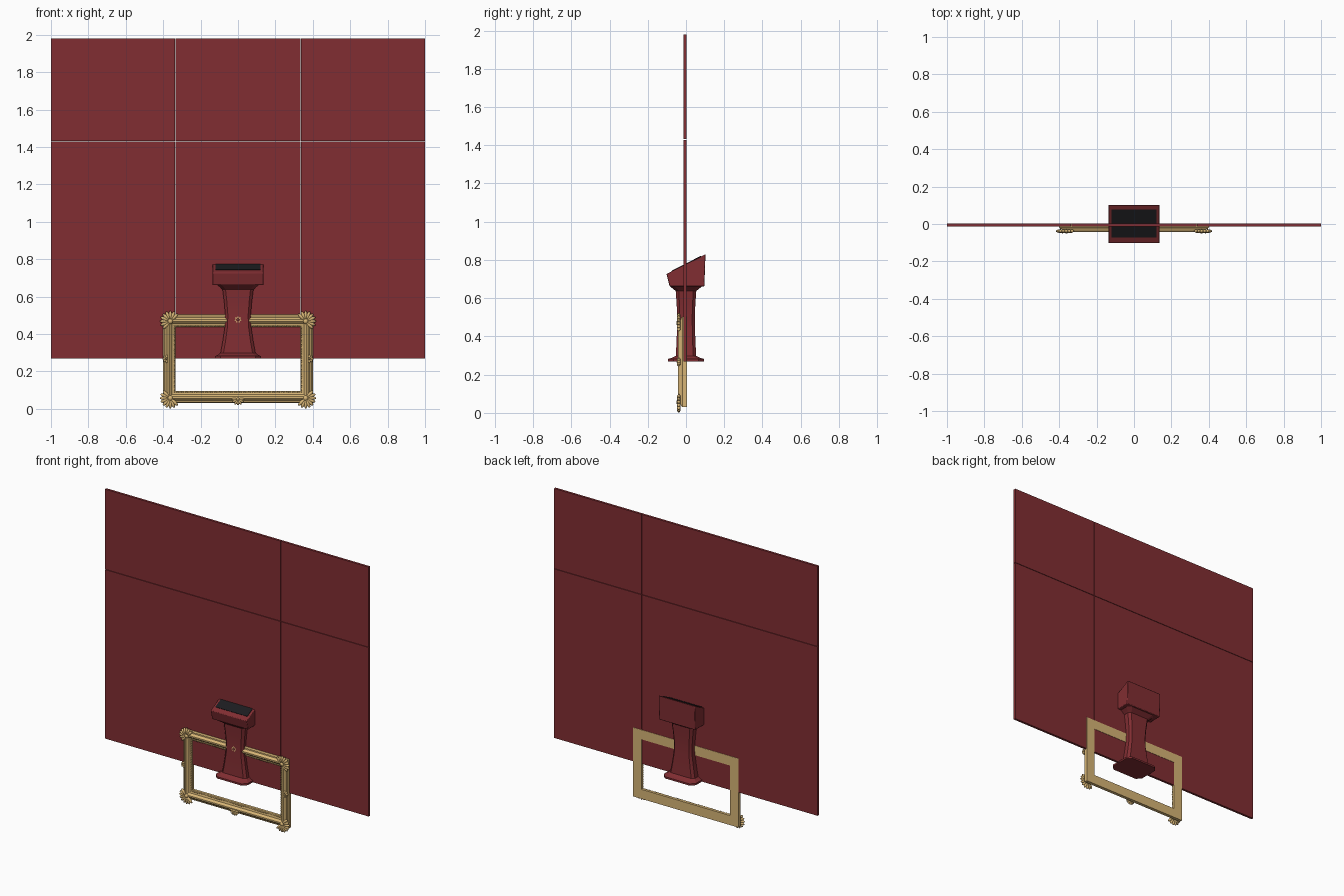
import bpy, bmesh, math
from mathutils import Matrix, Vector

cube = bpy.data.objects.get("Cube")
if cube:
    bpy.data.objects.remove(cube, do_unlink=True)


def material(name, rgb, rough):
    m = bpy.data.materials.new(name)
    m.use_nodes = True
    m.diffuse_color = (*rgb, 1)
    bsdf = m.node_tree.nodes["Principled BSDF"]
    bsdf.inputs["Base Color"].default_value = (*rgb, 1)
    bsdf.inputs["Roughness"].default_value = rough
    return m


RED = material("dark_red", (0.22, 0.027, 0.032), 0.6)
GOLD = material("pale_gold", (0.68, 0.46, 0.18), 0.5)
BLACK = material("black", (0.012, 0.012, 0.014), 0.5)


def finish(name, bm, mat, smooth=None, bevel=0):
    bmesh.ops.recalc_face_normals(bm, faces=bm.faces)
    mesh = bpy.data.meshes.new(name)
    bm.to_mesh(mesh)
    bm.free()
    mesh.materials.append(mat)
    ob = bpy.data.objects.new(name, mesh)
    bpy.context.collection.objects.link(ob)
    if bevel:
        mod = ob.modifiers.new("Bevel", "BEVEL")
        mod.width, mod.segments = bevel, 2
    if smooth:
        bpy.ops.object.select_all(action="DESELECT")
        ob.select_set(True)
        bpy.context.view_layer.objects.active = ob
        bpy.ops.object.shade_smooth_by_angle(angle=math.radians(smooth))
    return ob


def box(name, lo, hi, mat):
    bm = bmesh.new()
    lo, hi = Vector(lo), Vector(hi)
    size = Matrix.Diagonal((*(hi - lo), 1))
    bmesh.ops.create_cube(bm, size=1, matrix=Matrix.Translation((lo + hi) / 2) @ size)
    return finish(name, bm, mat)


def bridge(bm, rings, closed=False):
    """Skin quads between successive rings of vertices."""
    pairs = list(zip(rings, rings[1:]))
    if closed:
        pairs.append((rings[-1], rings[0]))
    for a, b in pairs:
        for i in range(len(a)):
            j = (i + 1) % len(a)
            bm.faces.new((a[i], a[j], b[j], b[i]))


def loft(name, sections, mat, smooth=None):
    """Stack chamfered rectangles given as (z, half width, half depth)."""
    bm = bmesh.new()
    rings = []
    for z, w, d in sections:
        c = 0.3 * min(w, d)
        quarter = [(w, d - c), (w - c, d)]
        half = quarter + [(-x, y) for x, y in reversed(quarter)]
        pts = half + [(-x, -y) for x, y in half]
        rings.append([bm.verts.new((x, y, z)) for x, y in pts])
    bridge(bm, rings)
    bm.faces.new(rings[0])
    bm.faces.new(rings[-1])
    return finish(name, bm, mat, smooth)


# Backdrop: three columns of panels in two rows, separated by fine seams
GAP = 0.0015
columns = [-1, -0.335, 0.335, 1]
rows = [0.27, 1.43, 1.98]
for r, row in enumerate(("lower", "upper")):
    for c, col in enumerate(("right", "middle", "left")):
        x0 = columns[c] + (GAP if c else 0)
        x1 = columns[c + 1] - (GAP if c < 2 else 0)
        z0 = rows[r] + (GAP if r else 0)
        z1 = rows[r + 1] - (0 if r else GAP)
        box(f"{row}_{col}_panel", (x0, -0.014, z0), (x1, 0.002, z1), RED)

# Lectern foot and waisted column
loft("lectern_foot", [(0.27, 0.122, 0.095), (0.282, 0.122, 0.095),
                      (0.288, 0.108, 0.075), (0.298, 0.095, 0.055)], RED)
loft("lectern_column", [(0.29, 0.095, 0.054), (0.36, 0.082, 0.050),
                        (0.44, 0.070, 0.047), (0.50, 0.068, 0.046),
                        (0.57, 0.074, 0.049), (0.64, 0.083, 0.054)], RED, 30)
loft("lectern_collar", [(0.638, 0.083, 0.054), (0.646, 0.092, 0.064),
                        (0.665, 0.115, 0.088)], RED)

# Lectern head: wedge profile extruded across
bm = bmesh.new()
wedge = [(-0.102, 0.727), (0.102, 0.83), (0.096, 0.662), (-0.086, 0.662)]
rings = [[bm.verts.new((x, y, z)) for y, z in wedge] for x in (-0.137, 0.137)]
bridge(bm, rings)
for ring in rings:
    bm.faces.new(ring)
finish("lectern_head", bm, RED, 30, bevel=0.004)

# Sloping dark reading surface
slope = math.atan2(0.103, 0.204)
bm = bmesh.new()
bmesh.ops.create_cube(bm, size=1, matrix=Matrix.Translation((0, 0.003, 0.780))
                      @ Matrix.Rotation(slope, 4, "X")
                      @ Matrix.Diagonal((0.242, 0.168, 0.006, 1)))
finish("reading_surface", bm, BLACK)

# Picture frame: moulding profile (inset, y) swept round a mitred rectangle
MID, HX, HZ = 0.2665, 0.40, 0.2365
moulding = [(0, 0.004), (0, -0.018), (0.006, -0.026), (0.014, -0.027),
            (0.018, -0.036), (0.026, -0.042), (0.035, -0.042), (0.043, -0.036),
            (0.047, -0.027), (0.056, -0.024), (0.065, -0.014), (0.065, 0.004)]
bm = bmesh.new()
rings = []
for sx, sz in ((1, 1), (-1, 1), (-1, -1), (1, -1)):
    rings.append([bm.verts.new((sx * (HX - d), y, MID + sz * (HZ - d)))
                  for d, y in moulding])
bridge(bm, rings, closed=True)
finish("frame_moulding", bm, GOLD, 35)

# Beading along the inner lip of the frame
bm = bmesh.new()
bx, bz = HX - 0.060, HZ - 0.060


def bead(x, z):
    bmesh.ops.create_icosphere(bm, subdivisions=1, radius=0.005,
                               matrix=Matrix.Translation((x, -0.020, MID + z)))


for side in (-1, 1):
    for half, along_x in ((bx, True), (bz, False)):
        n = round(2 * half / 0.012)
        for i in range(n):
            t = -half + 2 * half * i / n
            bead(t, side * bz) if along_x else bead(side * bx, t)
finish("frame_beading", bm, GOLD, 60)


def shell(name, x, z, facing, radius, count, spread):
    """Fan of rounded petals around a small boss, facing a given angle."""
    bm = bmesh.new()
    base = Matrix.Translation((x, -0.038, z))
    width = radius * math.radians(spread) / (count - 1) * 0.42
    for i in range(count):
        a = math.radians(facing - spread / 2 + spread * i / (count - 1))
        m = (base @ Matrix.Rotation(-a, 4, "Y")
             @ Matrix.Translation((radius * 0.56, 0, 0))
             @ Matrix.Diagonal((radius * 0.44, 0.010, width, 1)))
        bmesh.ops.create_uvsphere(bm, u_segments=10, v_segments=8, radius=1, matrix=m)
    boss = Matrix.Diagonal((radius * 0.25, 0.013, radius * 0.25, 1))
    bmesh.ops.create_uvsphere(bm, u_segments=10, v_segments=8, radius=1, matrix=base @ boss)
    finish(name, bm, GOLD, 60)


# Corner shells and small ornaments at the middle of each side
for sx, side in ((1, "left"), (-1, "right")):
    for z, sz, level in ((0.468, 1, "upper"), (0.057, -1, "lower")):
        facing = math.degrees(math.atan2(sz, sx))
        shell(f"{level}_{side}_corner_shell", sx * 0.362, z, facing, 0.057, 9, 180)
    shell(f"{side}_side_ornament", sx * 0.382, MID, 90 - 90 * sx, 0.022, 5, 180)
shell("top_ornament", 0, 0.476, 90, 0.024, 7, 300)
shell("bottom_ornament", 0, 0.052, -90, 0.034, 7, 180)
